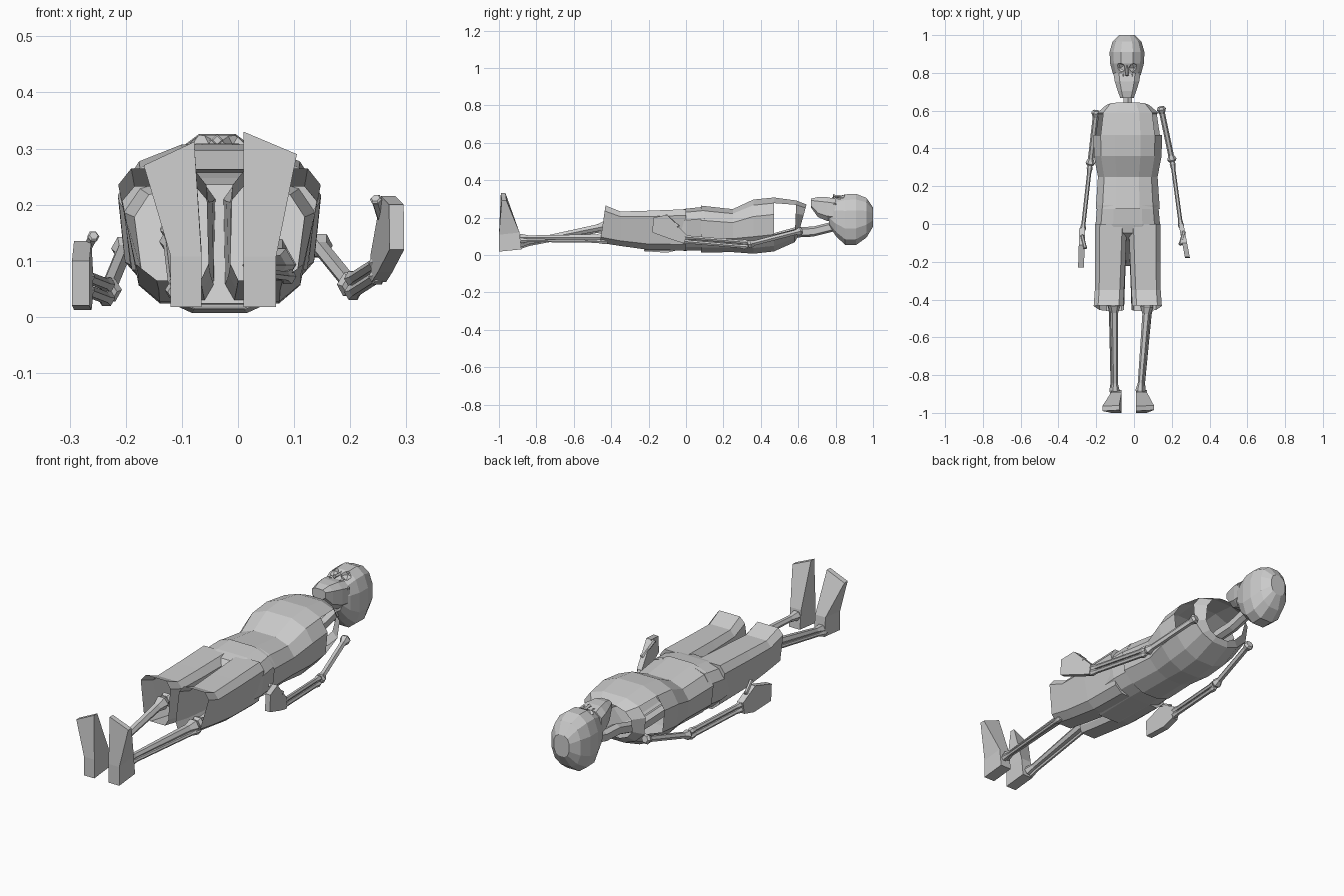
import bpy, bmesh, math
from mathutils import Vector

if "Cube" in bpy.data.objects:
    bpy.data.objects.remove(bpy.data.objects["Cube"])

grey = bpy.data.materials.new("plain_grey")
grey.use_nodes = True
colour = (0.6, 0.6, 0.6, 1)
grey.diffuse_color = colour
grey.node_tree.nodes["Principled BSDF"].inputs["Base Color"].default_value = colour
MID = -0.033  # body axis


def finish(name, bm):
    bmesh.ops.recalc_face_normals(bm, faces=bm.faces)
    mesh = bpy.data.meshes.new(name)
    bm.to_mesh(mesh)
    bm.free()
    obj = bpy.data.objects.new(name, mesh)
    mesh.materials.append(grey)
    bpy.context.collection.objects.link(obj)
    return obj


def skin(bm, rings, caps):
    loops = [[bm.verts.new(p) for p in ring] for ring in rings]
    n = len(loops[0])
    for a, b in zip(loops, loops[1:]):
        for i in range(n):
            j = (i + 1) % n
            bm.faces.new((a[i], a[j], b[j], b[i]))
    if caps[0]:
        bm.faces.new(loops[0])
    if caps[1]:
        bm.faces.new(loops[-1])


def power(v, e):
    return math.copysign(abs(v) ** e, v)


def body_loft(name, rings, caps=(True, True), sides=12, e=0.75, keel=0.0, hole=None):
    """Rings along y: (y, centre x, half width, low z, high z, y offset of the low side).
    Keel narrows the underside towards the body axis."""
    bm = bmesh.new()
    loops = []
    for y, cx, hx, lo, hi, tilt in rings:
        loop = []
        for i in range(sides):
            a = math.tau * (i + 0.5) / sides
            s = power(math.sin(a), e)
            x = cx + hx * power(math.cos(a), e)
            x = MID + (x - MID) * (1 - keel * max(0, -s) ** 1.5)
            loop.append((x, y + tilt * (1 - s) / 2, (lo + hi) / 2 + s * (hi - lo) / 2))
        loops.append(loop)
    skin(bm, loops, caps)
    if hole:
        gone = [f for f in bm.faces if hole(f.calc_center_median())]
        bmesh.ops.delete(bm, geom=gone, context='FACES')
    return finish(name, bm)


def bone(name, a, b, shaft, knob, sides=6, end=1.0):
    """Thin shaft with swollen ends; end scales the far half."""
    a, b = Vector(a), Vector(b)
    turn = (b - a).to_track_quat('Z', 'Y')
    loops = []
    for t, r in ((0, knob * 0.7), (0.04, knob), (0.12, shaft), (0.88, shaft * end),
                 (0.96, knob * end), (1, knob * 0.7 * end)):
        loops.append([a.lerp(b, t) + turn @ Vector((r * math.cos(k * math.tau / sides),
                      r * math.sin(k * math.tau / sides), 0)) for k in range(sides)])
    bm = bmesh.new()
    skin(bm, loops, (True, True))
    return finish(name, bm)


def plate(name, outline, x0, x1, lean):
    """Outline in (y, z) given thickness along x, drifting sideways along y."""
    bm = bmesh.new()
    skin(bm, [[(x + lean * y, y, z) for y, z in outline] for x in (x0, x1)], (True, True))
    return finish(name, bm)


def foot(name, heel_x, toe_x, toe_z):
    bm = bmesh.new()
    heel = [(heel_x[0], -1.0, 0.018), (heel_x[1], -1.0, 0.018),
            (heel_x[1], -0.88, 0.03), (heel_x[0], -0.88, 0.03)]
    ankle = [(x, min(y, -0.89), z + 0.09) for x, y, z in heel]
    toe = [(toe_x[0], -0.99, toe_z[0]), (toe_x[1], -0.985, toe_z[1]),
           (toe_x[1], -0.96, toe_z[1]), (toe_x[0], -0.965, toe_z[0])]
    skin(bm, [heel, ankle, toe], (True, True))
    return finish(name, bm)


# Skull with sockets cut into the face
skull = body_loft("skull", [(y, MID - 0.004, w, lo, hi, 0) for y, w, lo, hi in (
    (0.765, 0.06, 0.155, 0.29), (0.80, 0.078, 0.10, 0.305), (0.85, 0.092, 0.05, 0.328),
    (0.91, 0.095, 0.05, 0.33), (0.965, 0.079, 0.09, 0.308), (1.0, 0.042, 0.15, 0.255))],
    e=0.8)
for side in (-1, 1):
    bm = bmesh.new()
    bmesh.ops.create_icosphere(bm, subdivisions=1, radius=0.03)
    bmesh.ops.translate(bm, verts=bm.verts, vec=(MID - 0.004 + side * 0.036, 0.825, 0.32))
    cutter = finish("socket_cutter", bm)
    mod = skull.modifiers.new("socket", 'BOOLEAN')
    mod.operation, mod.object, mod.solver = 'DIFFERENCE', cutter, 'EXACT'
    bpy.context.view_layer.objects.active = skull
    bpy.ops.object.modifier_apply(modifier=mod.name)
    bpy.data.objects.remove(cutter)
    bone("cheekbone", (MID + side * 0.02, 0.785, 0.30), (MID + side * 0.066, 0.795, 0.27), 0.008, 0.01)
bone("nose", (MID - 0.004, 0.84, 0.31), (MID - 0.004, 0.785, 0.315), 0.008, 0.011, 4)
body_loft("jaw", [(y, MID - 0.004, w, lo, hi, 0) for y, w, lo, hi in (
    (0.667, 0.037, 0.255, 0.302), (0.705, 0.052, 0.20, 0.312),
    (0.755, 0.068, 0.178, 0.312), (0.80, 0.076, 0.178, 0.303))], sides=8, e=0.6)

# Neck and spine
body_loft("neck", [(y, MID, 0.026, z - 0.027, z + 0.027, 0) for y, z in (
    (0.10, 0.08), (0.40, 0.07), (0.58, 0.12), (0.68, 0.125), (0.80, 0.155))], sides=6)

# Shirt, open at the neck, waist and arm holes
body_loft("shirt", [(y, MID, w, lo, hi, t) for y, w, lo, hi, t in (
    (0.08, 0.174, 0.010, 0.267, 0), (0.25, 0.162, 0.012, 0.248, 0),
    (0.36, 0.184, 0.003, 0.30, 0), (0.47, 0.186, 0.015, 0.311, 0),
    (0.59, 0.168, 0.065, 0.294, -0.01), (0.645, 0.118, 0.09, 0.272, -0.05))],
    caps=(False, False), keel=0.28,
    hole=lambda c: 0.48 < c.y < 0.6 and abs(c.x - MID) > 0.12 and 0.1 < c.z < 0.25)

# Shorts: hips with a seat reaching down the back, and two open flared legs
body_loft("shorts_hips", [(0.10, MID, 0.165, 0.022, 0.26, 0), (0.0, MID, 0.174, 0.02, 0.25, 0),
                          (-0.045, MID, 0.155, 0.022, 0.238, -0.18)], keel=0.28, e=0.6)
for label, s in (("right", -1), ("left", 1)):
    body_loft(label + "_shorts_leg", [(y, MID + s * off, w, lo, hi, t) for y, off, w, lo, hi, t in (
        (0.0, 0.089, 0.087, 0.02, 0.248, 0), (-0.20, 0.093, 0.083, 0.024, 0.24, 0),
        (-0.35, 0.097, 0.080, 0.045, 0.235, 0), (-0.43, 0.102, 0.081, 0.062, 0.268, -0.03))],
        caps=(True, False), sides=8, e=0.4, keel=0.3)

# Lower legs: the right one slopes, the left one lies level
for label, knee, ankle in (("right", (-0.105, -0.41, 0.158), (-0.10, -0.90, 0.058)),
                           ("left", (0.07, -0.42, 0.092), (0.03, -0.90, 0.092))):
    knee, ankle = Vector(knee), Vector(ankle)
    out = Vector((-0.02 if label == "right" else 0.02, 0, -0.02))
    bone(label + "_shin", knee, ankle, 0.021, 0.034, end=0.7)
    bone(label + "_calf_bone", knee + out, ankle + out * 0.7, 0.009, 0.016)
    bone(label + "_thigh_bone", (knee.x, -0.05, 0.13), knee, 0.018, 0.034)
foot("right_foot", (-0.12, -0.065), (-0.168, -0.078), (0.27, 0.312))
foot("left_foot", (0.01, 0.068), (0.01, 0.105), (0.33, 0.29))

# Arms
for label, shoulder, elbow, wrist in (
        ("right", (-0.20, 0.60, 0.125), (-0.233, 0.31, 0.045), (-0.272, -0.04, 0.06)),
        ("left", (0.142, 0.62, 0.13), (0.203, 0.33, 0.055), (0.25, -0.02, 0.085))):
    elbow, wrist = Vector(elbow), Vector(wrist)
    gap = Vector((0, 0, 0.012))
    bone(label + "_upper_arm", shoulder, elbow, 0.015, 0.025)
    bone(label + "_forearm", elbow + gap, wrist + gap, 0.011, 0.016)
    bone(label + "_forearm_lower", elbow - gap, wrist - gap, 0.011, 0.016)

# Hands
plate("right_hand", [(-0.02, 0.085), (-0.03, 0.03), (-0.1, 0.012), (-0.225, 0.02),
                     (-0.23, 0.10), (-0.11, 0.135)], -0.289, -0.258, 0.03)
plate("left_hand", [(0.0, 0.11), (-0.01, 0.062), (-0.07, 0.08), (-0.18, 0.12),
                    (-0.175, 0.20), (-0.1, 0.215)], 0.236, 0.262, -0.19)
bone("right_thumb", (-0.275, -0.06, 0.11), (-0.257, -0.13, 0.145), 0.009, 0.011)
bone("left_thumb", (0.265, -0.04, 0.15), (0.245, -0.11, 0.212), 0.009, 0.011)
